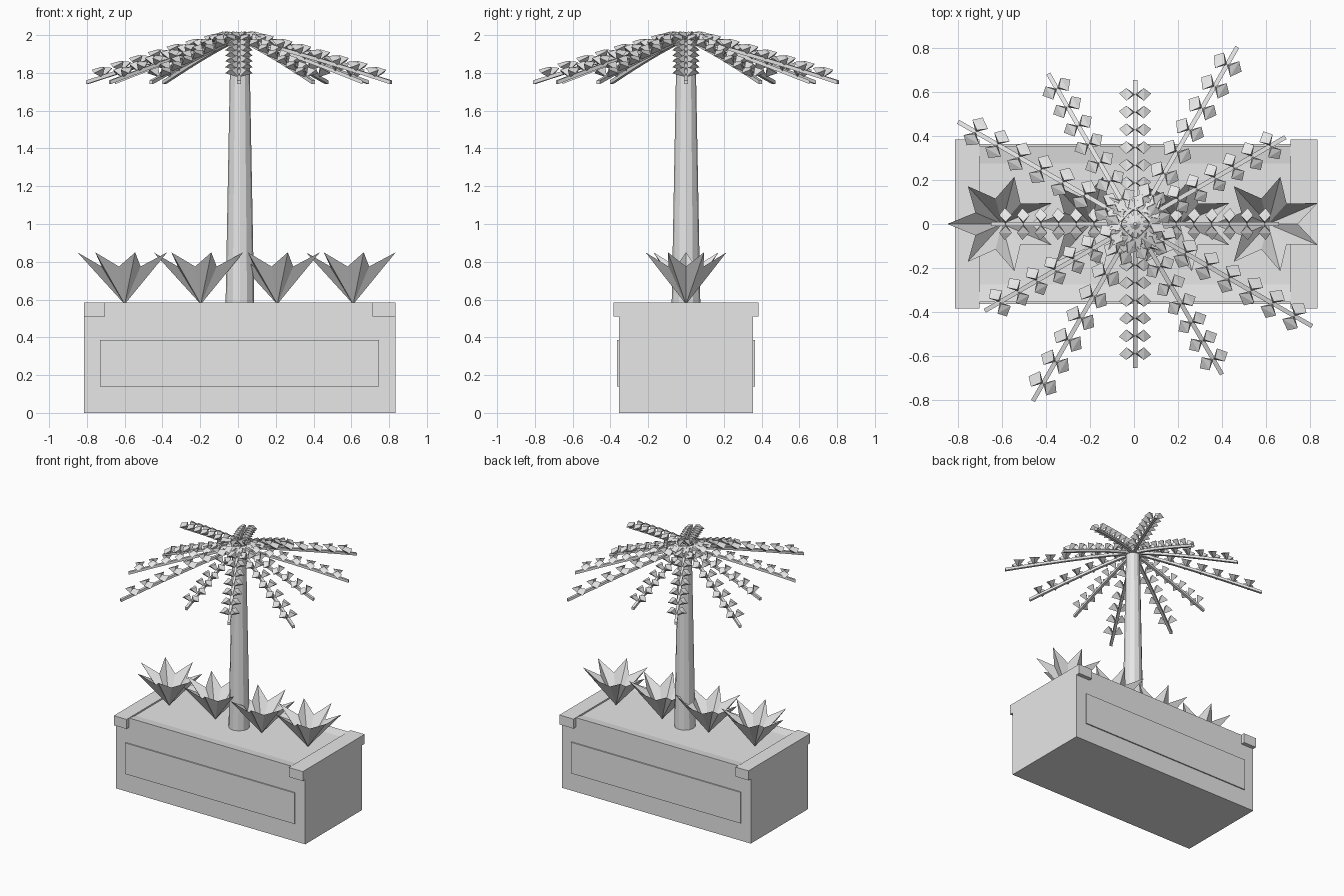
import bpy, bmesh, math
from mathutils import Vector, Matrix

cube = bpy.data.objects.get("Cube")
if cube:
    bpy.data.objects.remove(cube, do_unlink=True)

mat = bpy.data.materials.new("plain grey")
mat.use_nodes = True
GREY = (0.8, 0.8, 0.8, 1)
mat.diffuse_color = GREY
mat.node_tree.nodes["Principled BSDF"].inputs["Base Color"].default_value = GREY


def finish(name, bm, closed=True):
    if closed:
        bmesh.ops.recalc_face_normals(bm, faces=bm.faces[:])
    mesh = bpy.data.meshes.new(name)
    bm.to_mesh(mesh)
    bm.free()
    mesh.materials.append(mat)
    obj = bpy.data.objects.new(name, mesh)
    bpy.context.collection.objects.link(obj)
    return obj


def add_box(bm, lo, hi):
    lo, hi = Vector(lo), Vector(hi)
    m = Matrix.Translation((lo + hi) / 2) @ Matrix.Diagonal((*(hi - lo), 1))
    return bmesh.ops.create_cube(bm, size=1, matrix=m)["verts"]


def box(name, lo, hi):
    bm = bmesh.new()
    add_box(bm, lo, hi)
    return finish(name, bm)


def cone(name, r1, r2, z1, z2, sides, x):
    bm = bmesh.new()
    bmesh.ops.create_cone(bm, cap_ends=True, segments=sides, radius1=r1, radius2=r2,
                          depth=z2 - z1, matrix=Matrix.Translation((x, 0, (z1 + z2) / 2)))
    return finish(name, bm)


# Planter body with a shallow soil recess in its top
X0, X1, TOP = -0.814, 0.835, 0.585
bm = bmesh.new()
add_box(bm, (X0, -0.355, 0), (X1, 0.355, TOP))
top = max(bm.faces, key=lambda f: f.calc_center_median().z)
bmesh.ops.inset_region(bm, faces=[top], thickness=0.112)
bmesh.ops.translate(bm, verts=top.verts[:], vec=(0, 0, -0.012))
finish("planter_box", bm)

# End bars of the rim, and raised panels on front and back
box("right_rim_bar", (X0, -0.385, 0.51), (-0.703, 0.385, TOP))
box("left_rim_bar", (0.713, -0.385, 0.51), (X1, 0.385, TOP))
box("front_panel", (-0.73, -0.364, 0.14), (0.747, -0.35, 0.385))
box("back_panel", (-0.73, 0.35, 0.14), (0.747, 0.364, 0.385))

# Trunk and crown tip
cone("trunk", 0.076, 0.05, 0.572, 1.96, 12, 0.01)
cone("crown_tip", 0.06, 0.008, 1.955, 2.0, 12, 0.005)


# Star-shaped open plants in a row
def plant(name, x, petals=7):
    bm = bmesh.new()
    root = bm.verts.new((x, 0, 0.575))
    ring = []
    for i in range(petals * 2):
        a = math.pi + i * math.pi / petals
        r, z = (0.25, 0.85) if i % 2 == 0 else (0.135, 0.775)
        ring.append(bm.verts.new((x + r * math.cos(a), 0.88 * r * math.sin(a), z)))
    for i, v in enumerate(ring):
        bm.faces.new((root, ring[(i + 1) % len(ring)], v))
    return finish(name, bm, False)


for i, x in enumerate((-0.6, -0.197, 0.208, 0.61)):
    plant(f"star_plant_{i + 1}", x)


# Palm fronds: a drooping square stem with paired leaflets
def stem_point(t, length):
    return Vector((t * length, 0, 1.98 - 0.23 * t ** 1.15))


def leaflet(bm, base, side, size):
    shape = ((0, 0, 0), (0, 0.01, 0.055), (-0.035, 0.04, 0.05),
             (0.005, 0.073, 0.022), (0.035, 0.04, 0.04))
    root, inner, a, outer, b = [
        bm.verts.new(base + Vector((x * size, y * side, z))) for x, y, z in shape]
    for f in ((inner, a, b), (a, outer, b), (root, a, inner),
              (root, inner, b), (root, outer, a), (root, b, outer)):
        bm.faces.new(f)


def frond(name, angle, length, pairs=8, steps=6, w=0.01):
    bm = bmesh.new()
    rings = []
    for i in range(steps + 1):
        p = stem_point(i / steps, length)
        rings.append([bm.verts.new(p + Vector((0, y, z)))
                      for y, z in ((-w, -w), (w, -w), (w, w), (-w, w))])
    for r, s in zip(rings, rings[1:]):
        for j in range(4):
            k = (j + 1) % 4
            bm.faces.new((r[j], r[k], s[k], s[j]))
    bm.faces.new(rings[0])
    bm.faces.new(rings[-1])
    for i in range(pairs):
        base = stem_point(0.9 - i * 0.123 if i < 7 else 0.1, length)
        for side in (-1, 1):
            leaflet(bm, base, side, length / 0.8)
    m = Matrix.Translation((0.005, 0, 0)) @ Matrix.Rotation(angle, 4, "Z")
    bmesh.ops.transform(bm, matrix=m, verts=bm.verts[:])
    return finish(name, bm)


LENGTHS = (0.655, 0.79, 0.93)
for i in range(12):
    step = i % 3
    frond(f"frond_{i + 1}", math.radians(30 * i), LENGTHS[step])
